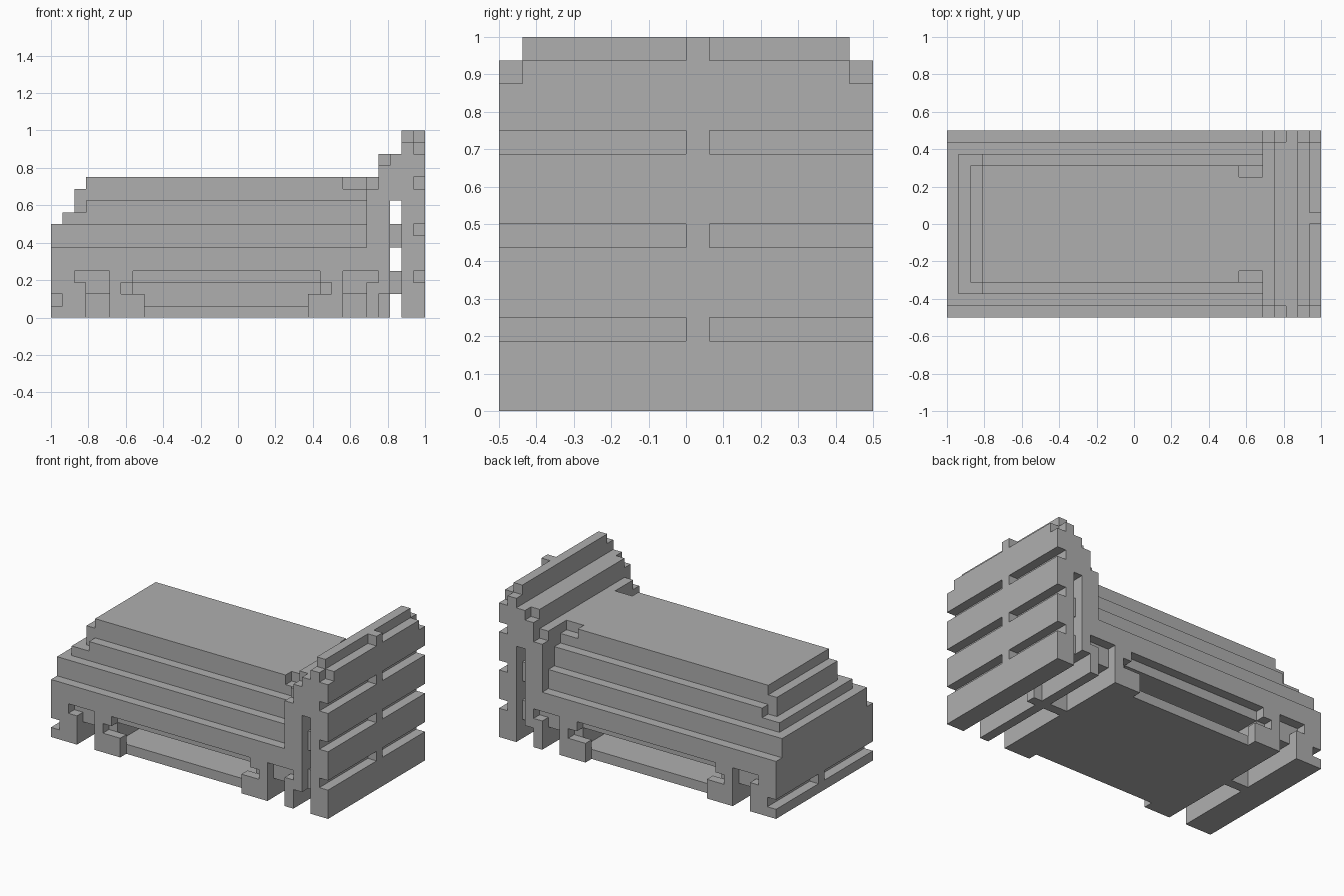
import bpy
import bmesh
from mathutils import Matrix, Vector

cube = bpy.data.objects.get("Cube")
if cube:
    bpy.data.objects.remove(cube, do_unlink=True)

U = 1 / 16  # one block

grey = bpy.data.materials.new("plain_grey")
grey.use_nodes = True
COLOUR = (0.43, 0.43, 0.43, 1)
grey.diffuse_color = COLOUR
grey.node_tree.nodes["Principled BSDF"].inputs["Base Color"].default_value = COLOUR


def part(name, boxes, mirror=False):
    """Boxes as (x span, y span, z span) in blocks; a single y means -y..y."""
    bm = bmesh.new()
    for xs, ys, zs in boxes:
        if not isinstance(ys, tuple):
            ys = (-ys, ys)
        sides = [ys, (-ys[1], -ys[0])] if mirror else [ys]
        for y in sides:
            lo = Vector((xs[0], y[0], zs[0])) * U
            hi = Vector((xs[1], y[1], zs[1])) * U
            m = Matrix.Translation((lo + hi) / 2) @ Matrix.Diagonal((*(hi - lo), 1))
            bmesh.ops.create_cube(bm, size=1, matrix=m)
    mesh = bpy.data.meshes.new(name)
    bm.to_mesh(mesh)
    bm.free()
    mesh.materials.append(grey)
    obj = bpy.data.objects.new(name, mesh)
    bpy.context.collection.objects.link(obj)
    return obj


FULL, INSET = 8, 7
RIB = (0, 1)
SKIN = (7, 8)

# Main body and the stepped roof
part("body", [((-16, 13), FULL, (4, 6)), ((-16, 11), INSET, (6, 8))])
part("lower_roof", [((-15, 11), 6, (8, 9)), ((-13, 11), 6, (9, 10))])
part("upper_roof", [((-14, 11), 5, (9, 11)), ((-13, 9), 5, (11, 12)),
                    ((9, 11), 4, (11, 12))])

# Underside core with the hollow middle and the two cross tunnels
part("underside_core", [
    ((-16, 13), INSET, (3, 4)),
    ((-16, -9), INSET, (2, 3)), ((7, 13), INSET, (2, 3)),
    ((-11, 9), INSET, (0, 1)),
    ((-11, -9), INSET, (1, 2)), ((7, 9), INSET, (1, 2)),
])
part("centre_rib", [((-13, 13), RIB, (0, 3))])

# End foot with a slot across it
part("end_foot", [((-16, -13), FULL, (0, 1)), ((-15, -13), FULL, (1, 2)),
                  ((-16, -15), RIB, (1, 2))])
part("cross_foot", [((11, 12), FULL, (0, 2))])

# Side skins with their cut openings
part("side_skins", [
    ((-16, -14), SKIN, (3, 4)), ((-11, -9), SKIN, (3, 4)),
    ((7, 9), SKIN, (3, 4)), ((12, 13), SKIN, (3, 4)),
    ((-16, -13), SKIN, (2, 3)), ((-11, -10), SKIN, (2, 3)),
    ((8, 9), SKIN, (2, 3)), ((11, 13), SKIN, (2, 3)),
    ((-11, -8), SKIN, (0, 2)), ((6, 9), SKIN, (0, 2)),
], mirror=True)

# Stepped upright frame
part("upright_frame", [
    ((11, 12), FULL, (6, 11)), ((11, 12), INSET, (11, 12)),
    ((12, 13), FULL, (6, 13)), ((12, 13), INSET, (13, 14)),
    ((13, 14), FULL, (10, 14)),
])
part("connectors", [((13, 14), INSET, (z, z + 2)) for z in (2, 6)])

# End panel with slats and a central rib
part("end_panel", [((14, 15), FULL, (0, 15)), ((14, 15), INSET, (15, 16))])
part("panel_slats", [((15, 16), FULL, (z, z + 3)) for z in (0, 4, 8)]
     + [((15, 16), FULL, (12, 14)), ((15, 16), INSET, (14, 15))])
part("panel_rib", [((15, 16), RIB, (z, z + 1)) for z in (3, 7, 11, 15)])
